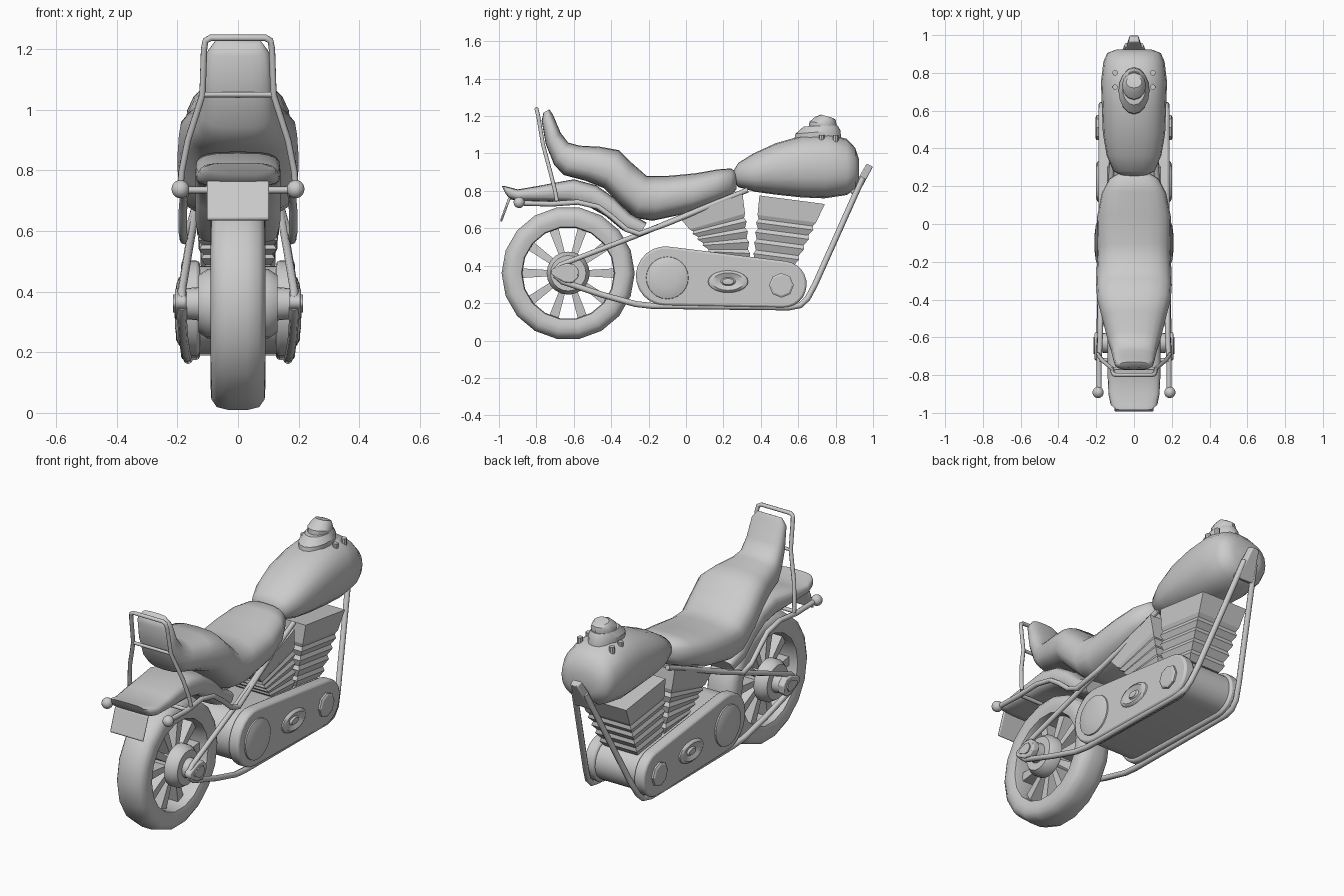
import bpy, bmesh, math
from mathutils import Vector

if "Cube" in bpy.data.objects:
    bpy.data.objects.remove(bpy.data.objects["Cube"])

def finish(name, bm, mirror=False, bevel=0, angle=40):
    bmesh.ops.recalc_face_normals(bm, faces=bm.faces)
    me = bpy.data.meshes.new(name)
    bm.to_mesh(me)
    bm.free()
    ob = bpy.data.objects.new(name, me)
    bpy.context.collection.objects.link(ob)
    dress(ob, mirror, bevel, angle)
    return ob

def dress(ob, mirror, bevel, angle):
    bpy.ops.object.select_all(action='DESELECT')
    ob.select_set(True)
    bpy.context.view_layer.objects.active = ob
    bpy.ops.object.shade_smooth_by_angle(angle=math.radians(angle))
    if bevel:
        b = ob.modifiers.new("bevel", 'BEVEL')
        b.width, b.segments, b.limit_method = bevel, 2, 'ANGLE'
    if mirror:
        ob.modifiers.new("mirror", 'MIRROR')

def skin(bm, rings, closed=False):
    vs = [[bm.verts.new(p) for p in r] for r in rings]
    n = len(vs[0])
    pairs = list(zip(vs, vs[1:])) + ([(vs[-1], vs[0])] if closed else [])
    for a, b in pairs:
        for i in range(n):
            j = (i + 1) % n
            bm.faces.new((a[i], a[j], b[j], b[i]))
    if not closed:
        bm.faces.new(vs[0])
        bm.faces.new(vs[-1])

def loft(name, sections, p=2.5, n=20, angle=50):
    """Sections: top y, top z, bottom y, bottom z, half width."""
    bm, rings = bmesh.new(), []
    for ty, tz, by, bz, w in sections:
        ring = []
        for i in range(n):
            a = 2 * math.pi * i / n
            c, s = [math.copysign(abs(v) ** (2 / p), v) for v in (math.cos(a), math.sin(a))]
            ring.append((w * c, (ty + by) / 2 + s * (ty - by) / 2, (tz + bz) / 2 + s * (tz - bz) / 2))
        rings.append(ring)
    skin(bm, rings)
    return finish(name, bm, angle=angle)

def prism(name, pts, x0, x1, mirror=False, bevel=0):
    bm = bmesh.new()
    skin(bm, [[(x, y, z) for y, z in pts] for x in (x0, x1)])
    return finish(name, bm, mirror, bevel)

def lathe(name, prof, cy, cz, n=24, closed=False, mirror=False, sz=1, angle=40):
    """Profile of (x, radius) turned about a line along x."""
    bm = bmesh.new()
    skin(bm, [[(x, cy + r * math.cos(2 * math.pi * i / n), cz + sz * r * math.sin(2 * math.pi * i / n))
               for i in range(n)] for x, r in prof], closed)
    return finish(name, bm, mirror, angle=angle)

def tube(name, pts, r, mirror=True):
    cu = bpy.data.curves.new(name, 'CURVE')
    cu.dimensions, cu.bevel_depth, cu.bevel_resolution, cu.use_fill_caps = '3D', r, 2, True
    s = cu.splines.new('POLY')
    s.points.add(len(pts) - 1)
    for q, p in zip(s.points, pts):
        q.co = (*p, 1)
    ob = bpy.data.objects.new(name, cu)
    bpy.context.collection.objects.link(ob)
    bpy.ops.object.select_all(action='DESELECT')
    ob.select_set(True)
    bpy.context.view_layer.objects.active = ob
    bpy.ops.object.convert(target='MESH')
    dress(bpy.context.object, mirror, 0, 50)

def stadium(c0, r0, c1, r1, n=12):
    """Outline of a belt round two circles in the side plane."""
    d = Vector(c1) - Vector(c0)
    base, off = math.atan2(d.y, d.x), math.acos((r0 - r1) / d.length)
    out = []
    for c, r, a0, a1 in ((c1, r1, -off, off), (c0, r0, off, 2 * math.pi - off)):
        for i in range(n + 1):
            a = base + a0 + (a1 - a0) * i / n
            out.append((c[0] + r * math.cos(a), c[1] + r * math.sin(a)))
    return out

# Rear wheel: tyre, hub, spokes
WY, WZ = -0.63, 0.36
half = [(.06, .245), (.08, .25), (.09, .285), (.088, .32), (.07, .346), (.03, .356)]
lathe("tyre", half + [(-x, r) for x, r in half[::-1]], WY, WZ, 18, closed=True, angle=45)
hub = [(.18, .05), (.13, .055), (.13, .095), (.1, .115), (.06, .115), (.05, .07)]
lathe("wheel_hub", hub + [(-x, r) for x, r in hub[::-1]], WY, WZ, 20)
lathe("axle", [(-.2, .028), (.2, .028)], WY, WZ, 12)
bm = bmesh.new()
for k in range(10):
    a = math.radians(18 + 36 * k)
    u, v = Vector((0, math.sin(a), math.cos(a))), Vector((0, math.cos(a), -math.sin(a)))
    rings = []
    for r, w, t in ((.06, .014, .045), (.255, .026, .03)):
        c = Vector((0, WY, WZ)) + u * r
        rings.append([c + v * i * w + Vector((j * t, 0, 0)) for i, j in ((1, 1), (-1, 1), (-1, -1), (1, -1))])
    skin(bm, rings)
finish("wheel_spokes", bm)
prism("axle_bracket", stadium((-.625, .36), .055, (-.70, .365), .022, 5), .17, .208, True, .006)
prism("axle_nut", stadium((-.63, .36), .032, (-.675, .362), .014, 4), .2, .214, True)

# Rear fender with plate
loft("rear_fender", [
    (-.985, .825, -.965, .785, .10), (-.965, .825, -.94, .755, .125), (-.9, .808, -.9, .748, .135),
    (-.8, .825, -.8, .745, .14), (-.6, .862, -.63, .735, .14), (-.48, .83, -.52, .715, .14),
    (-.38, .76, -.43, .665, .14), (-.3, .68, -.34, .59, .14), (-.21, .63, -.25, .56, .13)], p=3.5)
prism("rear_plate", [(-.935, .765), (-.95, .765), (-.995, .64), (-.985, .632)], -.103, .103, bevel=.006)

# Seat with raised backrest
loft("seat", [
    (-.73, 1.236, -.762, 1.218, .075), (-.71, 1.205, -.772, 1.175, .102), (-.67, 1.11, -.75, 1.05, .112),
    (-.63, 1.058, -.705, .94, .122), (-.57, 1.042, -.655, .885, .14), (-.46, 1.036, -.54, .855, .168),
    (-.36, 1.018, -.44, .815, .195), (-.29, .95, -.36, .735, .2), (-.21, .88, -.27, .655, .198),
    (-.1, .88, -.18, .64, .193), (.05, .894, .03, .685, .195), (.17, .915, .16, .735, .17),
    (.24, .92, .24, .77, .13), (.27, .9, .27, .81, .08)], p=2.7)

# Fuel tank and filler
loft("fuel_tank", [
    (.255, .91, .255, .85, .06), (.28, .95, .28, .82, .11), (.36, 1.0, .37, .795, .145),
    (.48, 1.055, .48, .78, .165), (.62, 1.095, .62, .765, .17), (.76, 1.105, .74, .76, .175),
    (.86, 1.078, .86, .778, .162), (.905, 1.03, .905, .81, .142), (.925, .97, .925, .86, .09)], p=2.4)
loft("tank_console", [(.58, 1.08, .83, 1.08, .08), (.585, 1.105, .825, 1.125, .082),
                      (.63, 1.145, .81, 1.15, .062)], p=2, n=16, angle=30)
loft("filler_cap", [(.655, 1.13, .80, 1.13, .06), (.66, 1.17, .805, 1.155, .064),
                    (.69, 1.195, .80, 1.18, .052), (.72, 1.208, .785, 1.19, .042)], p=2, n=12, angle=30)
bm = bmesh.new()
for y in (.725, .8):
    r0 = [(.1 + .015 * math.cos(k * math.pi / 4), y + .015 * math.sin(k * math.pi / 4)) for k in range(8)]
    skin(bm, [[(a, b, z) for a, b in r0] for z in (1.05, 1.1)])
finish("tank_bolts", bm, True)

# Engine: crankcase, side covers and their details
prism("crankcase", stadium((-.11, .345), .14, (.52, .30), .11), -.135, .135)
prism("engine_cover", stadium((-.11, .345), .158, (.52, .30), .125), .125, .188, True, .012)
lathe("clutch_dome", [(.18, .115), (.195, .112), (.203, .09), (.208, .05), (.209, .005)], -.1, .335, 24, mirror=True)
lathe("oval_boss", [(.18, .112), (.194, .105), (.202, .085), (.195, .06), (.19, .04), (.2, .03), (.202, .004)],
      .225, .315, 20, mirror=True, sz=.55)
lathe("cover_bolt", [(.18, .066), (.198, .066), (.204, .055)], .51, .295, 8, mirror=True, angle=20)

# Finned cylinders
def cylinder(name, b0, b1, t0, t1, xb, xt):
    b0, b1, t0, t1 = map(Vector, (b0, b1, t0, t1))
    rings = []
    for t, g in ((0, -.06), (.1, .02), (.16, -.05), (.27, .03), (.33, -.04), (.43, .03),
                 (.49, -.04), (.58, .03), (.64, -.03), (.7, .01), (1, .01)):
        a, b = b0.lerp(t0, t), b1.lerp(t1, t)
        m, h = (a + b) / 2, (b - a) / 2 * (1 + 1.3 * g)
        x = (xb + (xt - xb) * t) * (1 + 1.3 * g)
        rings.append([(i * x, *(m + h * j)) for i, j in ((1, 1), (-1, 1), (-1, -1), (1, -1))])
    bm = bmesh.new()
    skin(bm, rings)
    finish(name, bm, angle=15)
cylinder("front_cylinder", (.36, .43), (.585, .40), (.395, .775), (.74, .73), .11, .145)
cylinder("rear_cylinder", (.14, .455), (.345, .43), (-.03, .655), (.30, .785), .11, .14)

# Frame tubes and steering head
tube("lower_frame", [(.185, -.70, .35), (.185, -.66, .315), (.18, -.45, .245), (.172, -.27, .195), (.168, -.18, .185),
                     (.165, .55, .177), (.16, .61, .188), (.155, .65, .225), (.14, .69, .30), (.035, .945, .87)], .016)
tube("upper_frame", [(.185, -.70, .375), (.185, -.67, .405), (.16, -.28, .555), (.115, .33, .805)], .014)
bm = bmesh.new()
skin(bm, [[(x * s, y, z) for x, y, z in ((w, y0, z0), (w * .8, y1, z1))for s in (1,)] +
          [(-w * .8, y1, z1), (-w, y0, z0)]
          for w, y0, z0, y1, z1 in ((.062, .878, .79, .915, .772), (.028, .965, .945, 1.0, .93))])
finish("steering_head", bm, bevel=.006)

# Fender rails, turn lamps and backrest bar
tube("fender_rail", [(.185, -.88, .735), (.185, -.72, .73), (.178, -.58, .74), (.178, -.47, .715), (.182, -.40, .665),
                     (.182, -.32, .595), (.178, -.25, .57), (.155, -.1, .625), (.12, .2, .75)], .014)
tube("rail_cross", [(-.185, -.72, .735), (.185, -.72, .735)], .011, False)
bm = bmesh.new()
bmesh.ops.create_uvsphere(bm, u_segments=14, v_segments=10, radius=.03)
bmesh.ops.translate(bm, verts=bm.verts, vec=(.19, -.892, .738))
finish("turn_lamp", bm, True)
side = [(.19, -.69, .745), (.185, -.70, .80), (.165, -.725, .90), (.117, -.765, 1.05),
        (.112, -.79, 1.2), (.107, -.797, 1.228), (.09, -.799, 1.237)]
tube("backrest_bar", side + [(-x, y, z) for x, y, z in side[::-1]], .011, False)
tube("backrest_cross", [(-.115, -.765, 1.05), (.115, -.765, 1.05)], .009, False)
